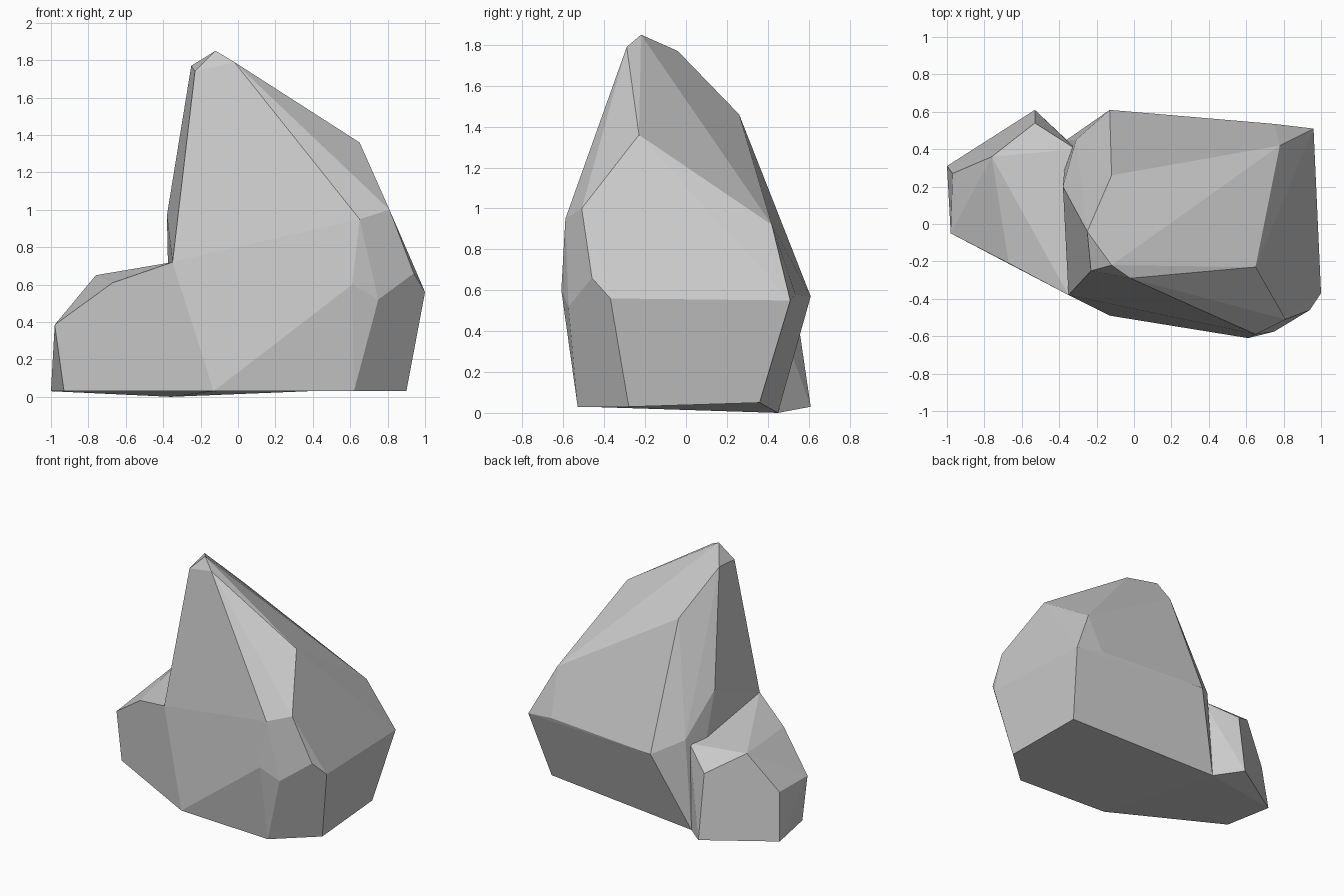
import bpy, bmesh, math

if "Cube" in bpy.data.objects:
    bpy.data.objects.remove(bpy.data.objects["Cube"])


def faceted_rock(name, corners):
    """Convex chiselled stone from its corner points, with near-flat facets merged."""
    bm = bmesh.new()
    for c in corners:
        bm.verts.new(c)
    bmesh.ops.convex_hull(bm, input=bm.verts)
    loose = [v for v in bm.verts if not v.link_faces]
    bmesh.ops.delete(bm, geom=loose, context='VERTS')
    bmesh.ops.dissolve_limit(bm, angle_limit=math.radians(4),
                             verts=bm.verts, edges=bm.edges)
    bmesh.ops.recalc_face_normals(bm, faces=bm.faces)
    mesh = bpy.data.meshes.new(name)
    bm.to_mesh(mesh)
    bm.free()
    obj = bpy.data.objects.new(name, mesh)
    bpy.context.collection.objects.link(obj)
    return obj


# Corners both stones share where they meet
front_foot = (-.13, -.49, .03)
back_foot = (-.36, .45, 0)
saddle = (-.35, -.38, .72)

# Tall main stone: crown, shoulders, waist, base
crown = [(-.12, -.22, 1.85), (-.02, -.29, 1.79), (-.23, -.25, 1.74), (-.25, -.04, 1.77)]
shoulders = [(.65, -.23, 1.36), (-.12, .26, 1.46), (.81, -.51, 1.0),
             (.65, -.59, .95), (.78, .42, .92), (-.38, .20, .97)]
waist = [(.94, -.46, .66), (1.0, -.37, .56), (.96, .51, .55), (.75, .535, .58),
         (.75, -.575, .52), (.61, -.61, .60), (-.13, .61, .57), (-.31, .45, .665)]
base = [(.62, -.53, .03), (.90, -.28, .03), (.87, .36, .05)]
faceted_rock("tall_rock", crown + shoulders + waist + base
             + [front_foot, back_foot, saddle])

# Low side stone leaning against it
top = [(-.67, -.21, .61), (-.76, .36, .65), (-.31, .40, .62), (-.53, .54, .505)]
side = [(-.98, -.05, .385), (-.97, .27, .38)]
foot = [(-1.0, .31, .03), (-.93, -.06, .03), (-.53, .61, .03)]
faceted_rock("low_rock", top + side + foot + [front_foot, back_foot, saddle])
